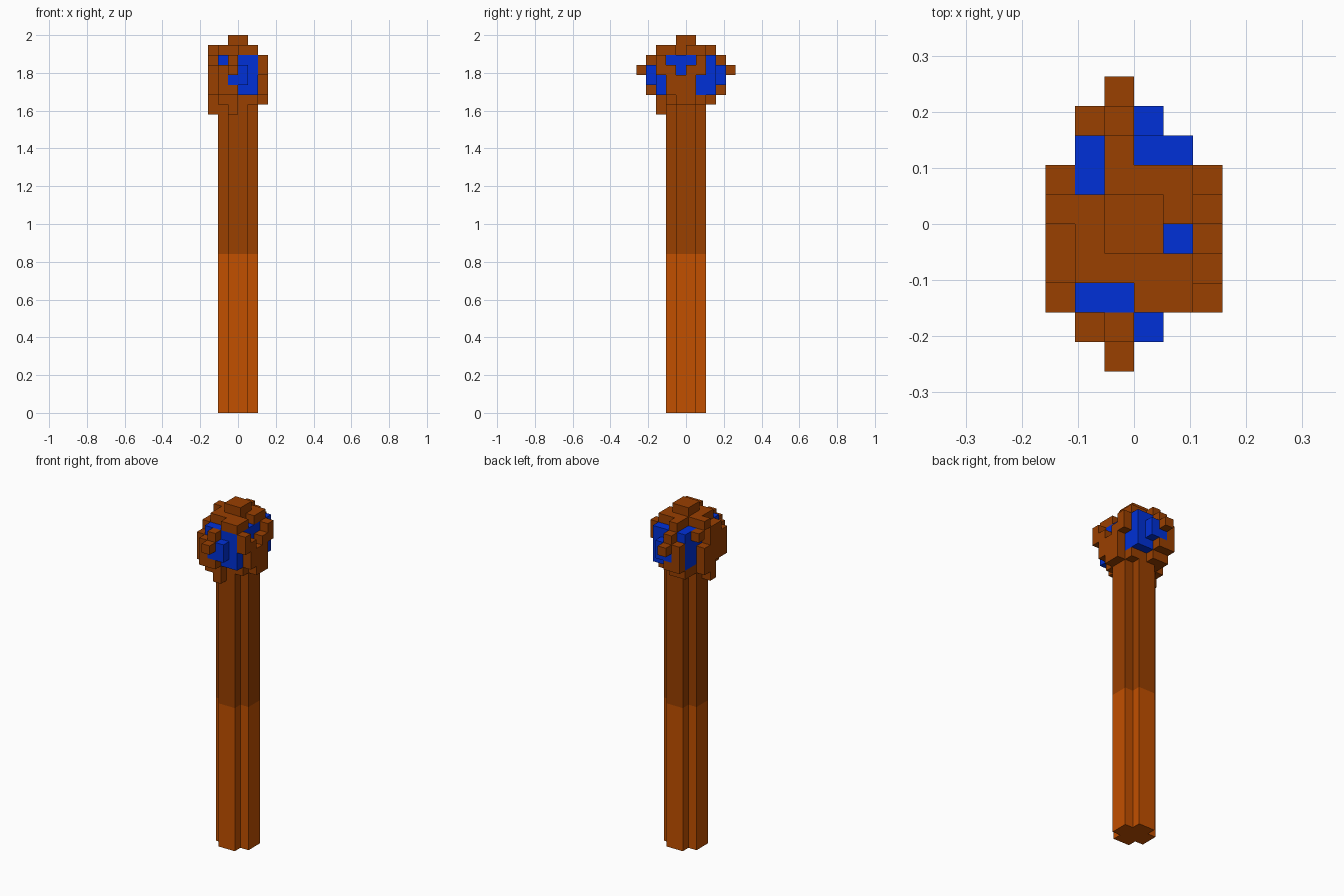
import bpy
import bmesh
from mathutils import Vector

if "Cube" in bpy.data.objects:
    bpy.data.objects.remove(bpy.data.objects["Cube"])

UNIT = 2 / 38  # edge length of one block


def material(name, color):
    mat = bpy.data.materials.new(name)
    mat.use_nodes = True
    mat.diffuse_color = color
    mat.node_tree.nodes["Principled BSDF"].inputs["Base Color"].default_value = color
    return mat


dark_wood = material("dark wood", (0.32, 0.05, 0, 1))
light_wood = material("light wood", (0.54, 0.08, 0, 1))
gem_blue = material("gem blue", (0, 0.03, 0.68, 1))

blocks = {}  # block position -> part name


def span(value):
    low, high = value if isinstance(value, tuple) else (value, value)
    return range(low, high + 1)


def fill(part, x, y, z):
    """Fill an inclusive range of blocks with a part."""
    for i in span(x):
        for j in span(y):
            for k in span(z):
                blocks[i, j, k] = part


# Shaft with a cross-shaped section
for part, height in (("shaft_lower", (0, 15)), ("shaft_upper", (16, 30))):
    fill(part, (-2, 1), (-1, 0), height)
    fill(part, (-1, 0), (-2, 1), height)

# Gem core
fill("gem", (-2, 1), (-3, 2), (32, 35))

# Front and back claws with the gem bulging between them
for y, tip in ((-4, -5), (3, 4)):
    fill("cage", -1, y, (32, 35))
    fill("cage", -2, y, (32, 34))
    fill("gem", (-1, 0), y, 33)
    fill("gem", 0, y, 34)
    fill("cage", -1, tip, 34)

# Cup under the gem
fill("cage", (-2, 1), (-2, 1), 31)
for y in (-3, 2):
    fill("cage", (-2, -1), y, 31)
fill("cage", -1, -3, 30)

# Crown above the gem
fill("cage", (-1, 0), (-1, 0), 37)
fill("cage", (-1, 0), (-2, 1), 36)
fill("cage", -2, (-2, 0), 36)
fill("cage", -1, 2, 36)
fill("cage", 0, -3, 36)
fill("cage", 1, (0, 1), 36)
fill("cage", 1, (-3, -2), 36)

# Left side bars
fill("cage", 2, -3, (34, 35))
fill("cage", 2, 1, (34, 35))
fill("cage", 2, -2, (32, 34))
fill("cage", 2, 0, (31, 34))
fill("cage", 2, -1, (31, 33))

# Right side bars
fill("cage", -3, 0, 36)
fill("cage", -3, 0, (31, 33))
fill("cage", -3, 1, 35)
fill("cage", -3, -1, (30, 35))
fill("cage", -3, -2, (32, 35))
fill("cage", -3, -3, (32, 34))

AXES = [Vector(v) for v in ((1, 0, 0), (0, 1, 0), (0, 0, 1))]


def build(part, mat):
    """Make one mesh from the exposed block faces of a part."""
    bm = bmesh.new()
    for cell in [c for c, p in blocks.items() if p == part]:
        center = Vector(cell) + Vector((0.5, 0.5, 0.5))
        for a in range(3):
            for side in (-1, 1):
                normal = AXES[a] * side
                if tuple(int(c) for c in Vector(cell) + normal) in blocks:
                    continue
                u = AXES[(a + 1) % 3] / 2
                v = AXES[(a + 2) % 3] / 2 * side
                middle = center + normal / 2
                corners = (-u - v, u - v, u + v, -u + v)
                bm.faces.new([bm.verts.new((middle + c) * UNIT) for c in corners])
    bmesh.ops.remove_doubles(bm, verts=bm.verts, dist=UNIT / 100)
    # Merge flat neighbouring squares
    bmesh.ops.dissolve_limit(bm, angle_limit=0.01, verts=bm.verts, edges=bm.edges)
    mesh = bpy.data.meshes.new(part)
    bm.to_mesh(mesh)
    bm.free()
    mesh.materials.append(mat)
    bpy.context.collection.objects.link(bpy.data.objects.new(part, mesh))


build("shaft_lower", light_wood)
build("shaft_upper", dark_wood)
build("gem", gem_blue)
build("cage", dark_wood)
